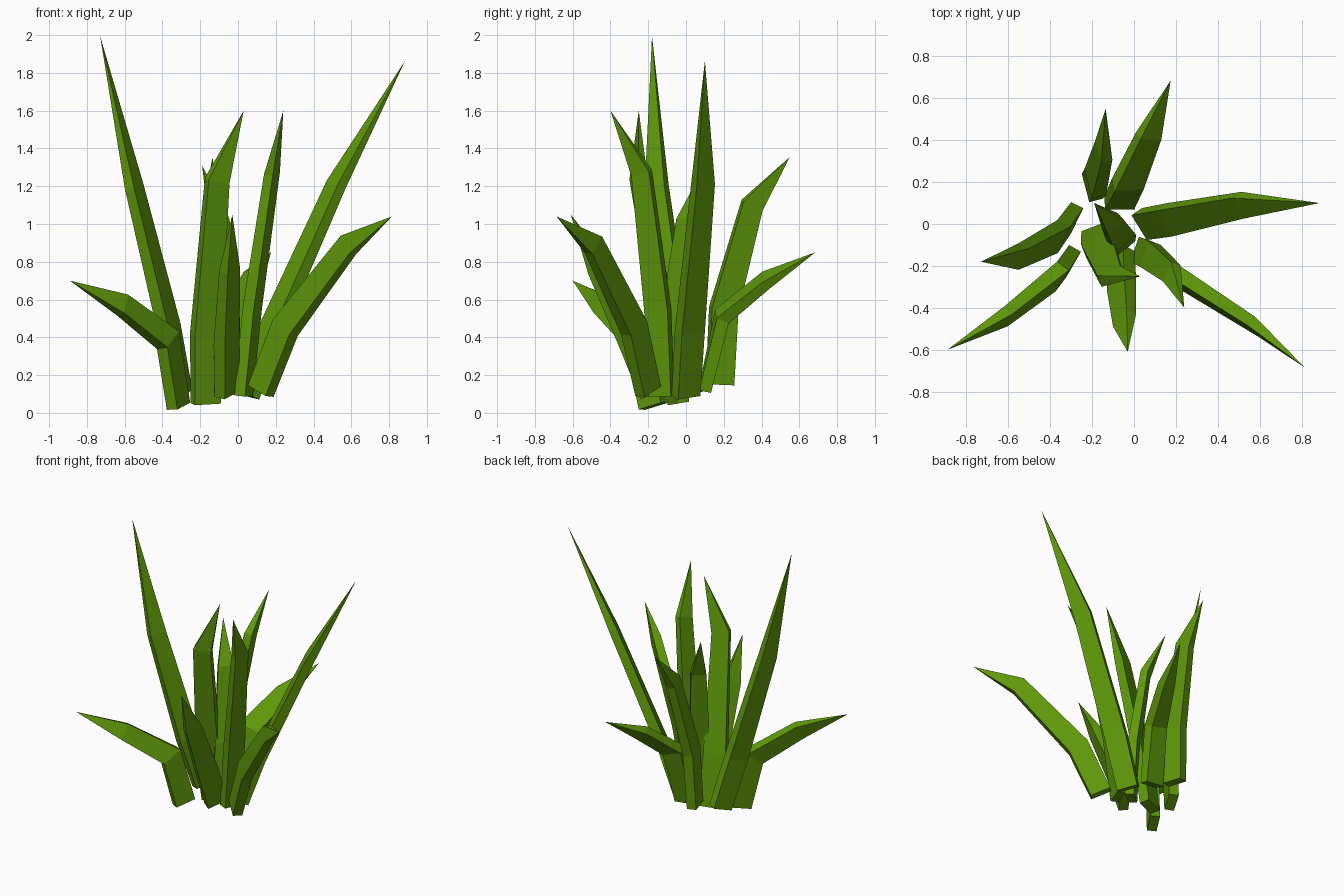
import bpy, bmesh
from mathutils import Vector

if "Cube" in bpy.data.objects:
    bpy.data.objects.remove(bpy.data.objects["Cube"])

green = bpy.data.materials.new("leaf green")
green.diffuse_color = (0.115, 0.315, 0.003, 1)
green.use_nodes = True
green.node_tree.nodes["Principled BSDF"].inputs["Base Color"].default_value = green.diffuse_color

WIDTHS = (0.14, 0.145, 0.115)
THICKS = (0.065, 0.07, 0.055)


def blade(name, path, hint, scale=1.0):
    """Four-sided leaf: three rectangular rings along the path, closing to a point."""
    pts = [Vector(p) for p in path]
    bm = bmesh.new()
    rings = []
    for i in range(3):
        back = pts[i] - pts[i - 1] if i else pts[1] - pts[0]
        axis = (back.normalized() + (pts[i + 1] - pts[i]).normalized()).normalized()
        if i == 0:
            axis = (pts[1] - pts[0]).normalized()
        w = Vector(hint)
        w = (w - axis * w.dot(axis)).normalized()
        n = axis.cross(w)
        a, b = w * WIDTHS[i] * scale / 2, n * THICKS[i] * scale / 2
        rings.append([bm.verts.new(pts[i] + s * a + t * b)
                      for s, t in ((-1, -1), (1, -1), (1, 1), (-1, 1))])
    tip = bm.verts.new(pts[3])
    bm.faces.new(rings[0][::-1])
    for k in range(4):
        m = (k + 1) % 4
        for lo, hi in zip(rings, rings[1:]):
            bm.faces.new((lo[k], lo[m], hi[m], hi[k]))
        bm.faces.new((rings[2][k], rings[2][m], tip))
    bmesh.ops.recalc_face_normals(bm, faces=bm.faces)
    me = bpy.data.meshes.new(name)
    bm.to_mesh(me)
    bm.free()
    me.materials.append(green)
    bpy.context.collection.objects.link(bpy.data.objects.new(name, me))


# tall outer blades
blade("tall_left_blade", [(-.30, .03, .10), (-.365, -.06, .45), (-.55, -.155, 1.2), (-.73, -.18, 1.995)], (.45, .9, .1))
blade("tall_right_blade", [(.05, .0, .09), (.17, .02, .43), (.52, .09, 1.21), (.885, .10, 1.865)], (.5, -.85, -.2))

# low drooping blades
blade("low_left_blade", [(-.315, -.175, .035), (-.37, -.25, .385), (-.61, -.44, .57), (-.89, -.60, .70)], (.3, .55, .7))
blade("low_right_blade", [(.12, -.2, .115), (.25, -.275, .45), (.585, -.49, .89), (.815, -.685, 1.04)], (.5, -.5, -.6))
blade("low_back_blade", [(-.07, .1, .12), (-.03, .19, .51), (.07, .42, .70), (.175, .685, .85)], (.8, -.1, -.55))

# upright inner blades
blade("front_right_blade", [(.03, -.13, .09), (.075, -.15, .55), (.18, -.235, 1.27), (.24, -.40, 1.60)], (.33, .94, 0), .9)
blade("front_left_blade", [(-.17, -.04, .05), (-.17, -.10, .42), (-.11, -.25, 1.23), (.03, -.25, 1.60)], (.9, .35, 0), 1.05)
blade("front_blade", [(-.06, -.17, .10), (-.06, -.28, .38), (-.045, -.46, .76), (-.03, -.61, 1.05)], (.5, .85, 0))
blade("back_blade", [(-.20, .18, .15), (-.185, .20, .55), (-.145, .35, 1.10), (-.135, .55, 1.355)], (-.25, .9, -.3))
blade("centre_blade", [(-.06, -.10, .10), (-.06, -.07, .50), (-.10, .0, 1.02), (-.19, .10, 1.31)], (.7, .6, 0), .9)
